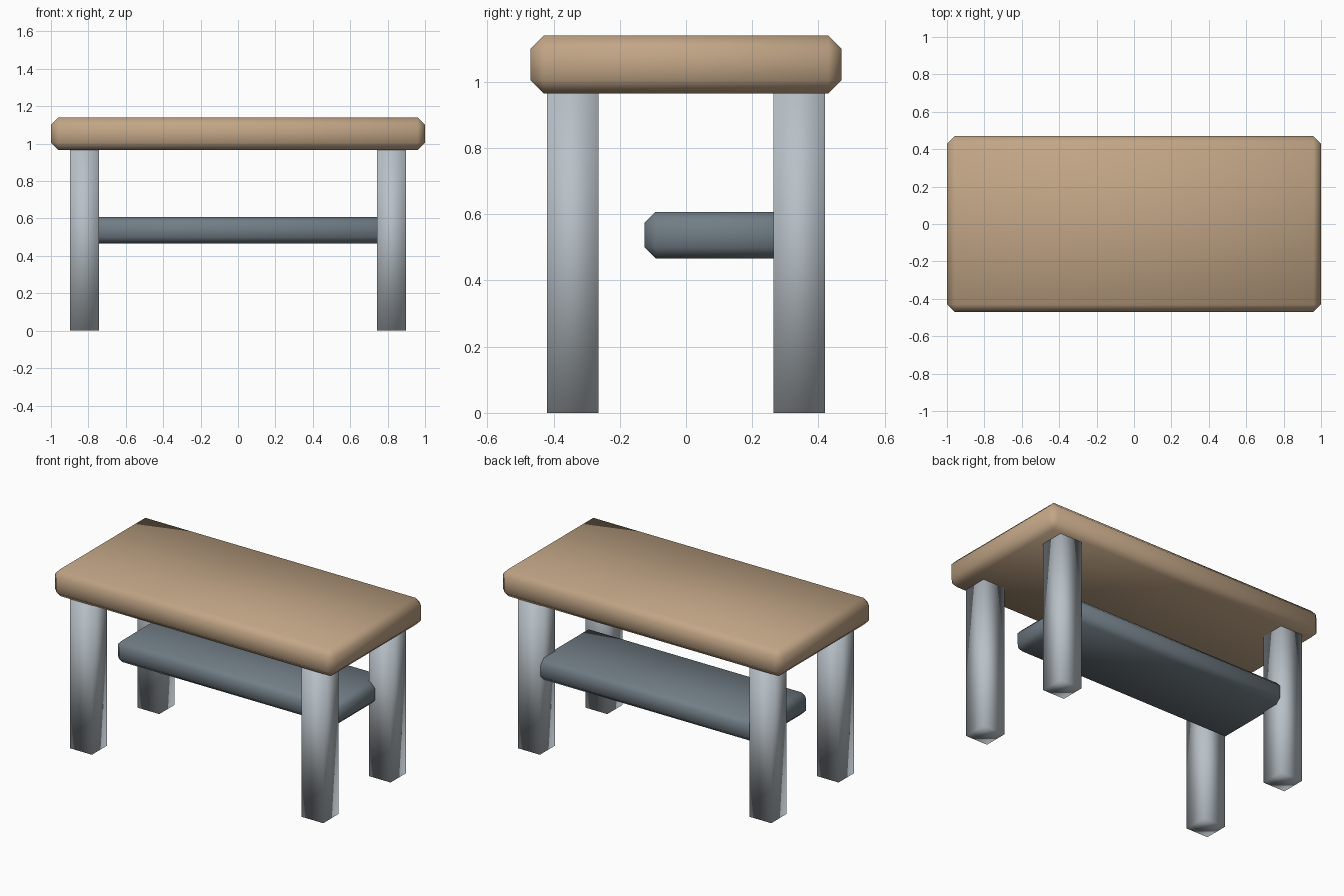
import bpy
from mathutils import Vector

cube = bpy.data.objects.get("Cube")
if cube:
    bpy.data.objects.remove(cube, do_unlink=True)


def make_material(name, rgb):
    mat = bpy.data.materials.new(name)
    mat.use_nodes = True
    color = (*rgb, 1.0)
    mat.diffuse_color = color
    mat.node_tree.nodes["Principled BSDF"].inputs["Base Color"].default_value = color
    return mat


def make_block(name, low, high, mat, chamfer=0.0):
    """Softly shaded box between two corners, with optional chamfered edges."""
    low, high = Vector(low), Vector(high)
    bpy.ops.mesh.primitive_cube_add(size=1, location=(low + high) / 2)
    obj = bpy.context.object
    obj.name = name
    obj.scale = high - low
    bpy.ops.object.transform_apply(location=False, rotation=False, scale=True)
    obj.data.materials.append(mat)
    bpy.ops.object.shade_smooth()
    if chamfer:
        bevel = obj.modifiers.new("chamfer", 'BEVEL')
        bevel.width = chamfer
        bevel.segments = 1
    return obj


tan_wood = make_material("tan wood", (0.54, 0.38, 0.24))
pale_metal = make_material("pale metal", (0.48, 0.53, 0.57))
slate = make_material("slate grey", (0.165, 0.205, 0.235))

# Table top
make_block("table_top", (-1, -0.47, 0.965), (1, 0.47, 1.14), tan_wood, 0.04)

# Shelf set towards the back, with its ends let into the rear legs
make_block("shelf", (-0.79, -0.125, 0.467), (0.79, 0.412, 0.607), slate, 0.033)

# Four square legs
half = 0.0775
for side, x in (("left", 0.822), ("right", -0.822)):
    for end, y in (("front", -0.342), ("back", 0.342)):
        make_block(f"{end}_{side}_leg", (x - half, y - half, 0),
                   (x + half, y + half, 0.97), pale_metal)
